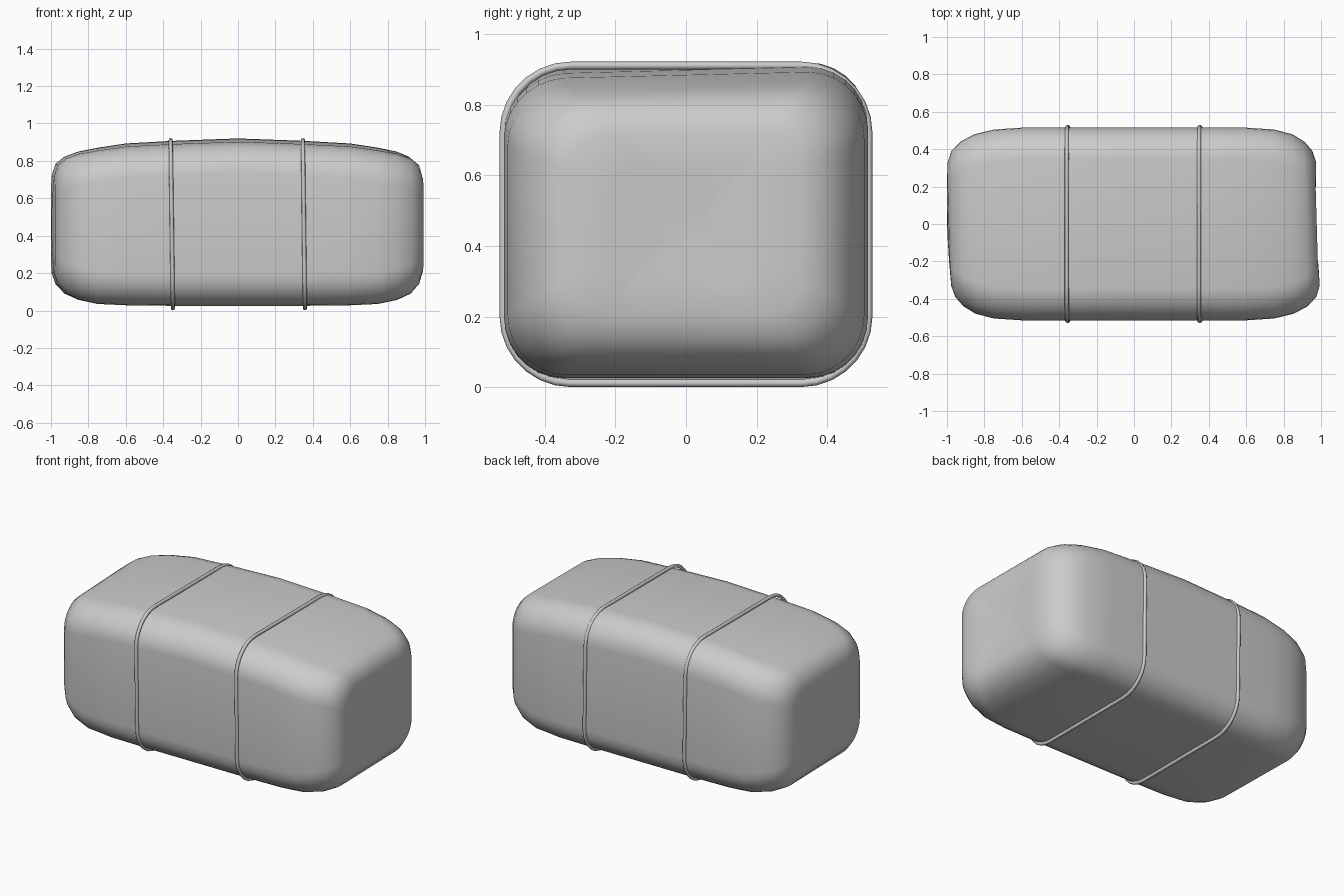
import bpy, bmesh, math
from mathutils import Vector

cube = bpy.data.objects.get("Cube")
if cube:
    bpy.data.objects.remove(cube, do_unlink=True)


def material(name, value):
    mat = bpy.data.materials.new(name)
    mat.use_nodes = True
    color = (value, value, value, 1)
    mat.diffuse_color = color
    mat.node_tree.nodes["Principled BSDF"].inputs["Base Color"].default_value = color
    return mat


grey = material("plain grey", 0.6)


def rounded_loop(half_width, bottom, top, radius, steps=7):
    """Rounded rectangle in the y-z plane, counter-clockwise."""
    points = []
    for i, (sy, sz) in enumerate(((1, 1), (-1, 1), (-1, -1), (1, -1))):
        cy = sy * (half_width - radius)
        cz = top - radius if sz > 0 else bottom + radius
        for k in range(steps + 1):
            a = (i + k / steps) * math.pi / 2
            points.append((cy + radius * math.cos(a), cz + radius * math.sin(a)))
    return points


def add_object(name, bm):
    bmesh.ops.recalc_face_normals(bm, faces=bm.faces)
    mesh = bpy.data.meshes.new(name)
    bm.to_mesh(mesh)
    bm.free()
    mesh.materials.append(grey)
    for poly in mesh.polygons:
        poly.use_smooth = True
    obj = bpy.data.objects.new(name, mesh)
    bpy.context.collection.objects.link(obj)


def bridge(bm, first, second):
    n = len(first)
    for i in range(n):
        bm.faces.new((first[i], first[(i + 1) % n], second[(i + 1) % n], second[i]))


# Soft bale: half profile from the middle outwards
# (distance, half width, bottom, top, corner radius)
PROFILE = [
    (0.0, 0.515, 0.025, 0.92, 0.17), (0.35, 0.515, 0.025, 0.907, 0.17),
    (0.6, 0.515, 0.028, 0.893, 0.17), (0.75, 0.505, 0.035, 0.87, 0.17),
    (0.85, 0.48, 0.057, 0.85, 0.17), (0.92, 0.44, 0.09, 0.823, 0.16),
    (0.965, 0.39, 0.14, 0.785, 0.14), (0.985, 0.33, 0.2, 0.72, 0.11),
    (0.988, 0.22, 0.3, 0.62, 0.07), (0.988, 0.08, 0.42, 0.5, 0.03),
]


def shape(x, y, z):
    """Press the ends and the front top edge slightly out of true."""
    end = max(0, (abs(x) - 0.8) / 0.19)
    if x > 0:
        x += end * (-0.028 * math.exp(-(y / 0.2) ** 2) - 0.03 * y)
    else:
        x -= end * (0.012 * math.exp(-(y / 0.25) ** 2) + 0.03 * y)
    if z > 0.5:
        z -= 0.07 * max(0, -y - 0.1) * (z - 0.5) / 0.4
    return x, y, z


bm = bmesh.new()
sections = [(-p[0], *p[1:]) for p in reversed(PROFILE[1:])] + PROFILE
rings = [[bm.verts.new(shape(x, y, z)) for y, z in rounded_loop(*size)]
         for x, *size in sections]
for a, b in zip(rings, rings[1:]):
    bridge(bm, a, b)
bm.faces.new(rings[0])
bm.faces.new(rings[-1])
add_object("bale_body", bm)


# Thin cords looped around the bale
def add_cord(name, top_x, bottom_x, radius=0.011, sides=8):
    bm = bmesh.new()
    path = [Vector((bottom_x + (top_x - bottom_x) * z / 0.92, y, z))
            for y, z in rounded_loop(0.517, 0.012, 0.911, 0.19)]
    rings = []
    for i, p in enumerate(path):
        along = (path[(i + 1) % len(path)] - path[i - 1]).normalized()
        out = along.cross(Vector((1, 0, 0))).normalized()
        side = out.cross(along)
        angles = [k * math.tau / sides for k in range(sides)]
        rings.append([bm.verts.new(p + radius * (math.cos(a) * out + math.sin(a) * side))
                      for a in angles])
    for i in range(len(rings)):
        bridge(bm, rings[i - 1], rings[i])
    add_object(name, bm)


add_cord("right_cord", -0.36, -0.348)
add_cord("left_cord", 0.347, 0.358)
